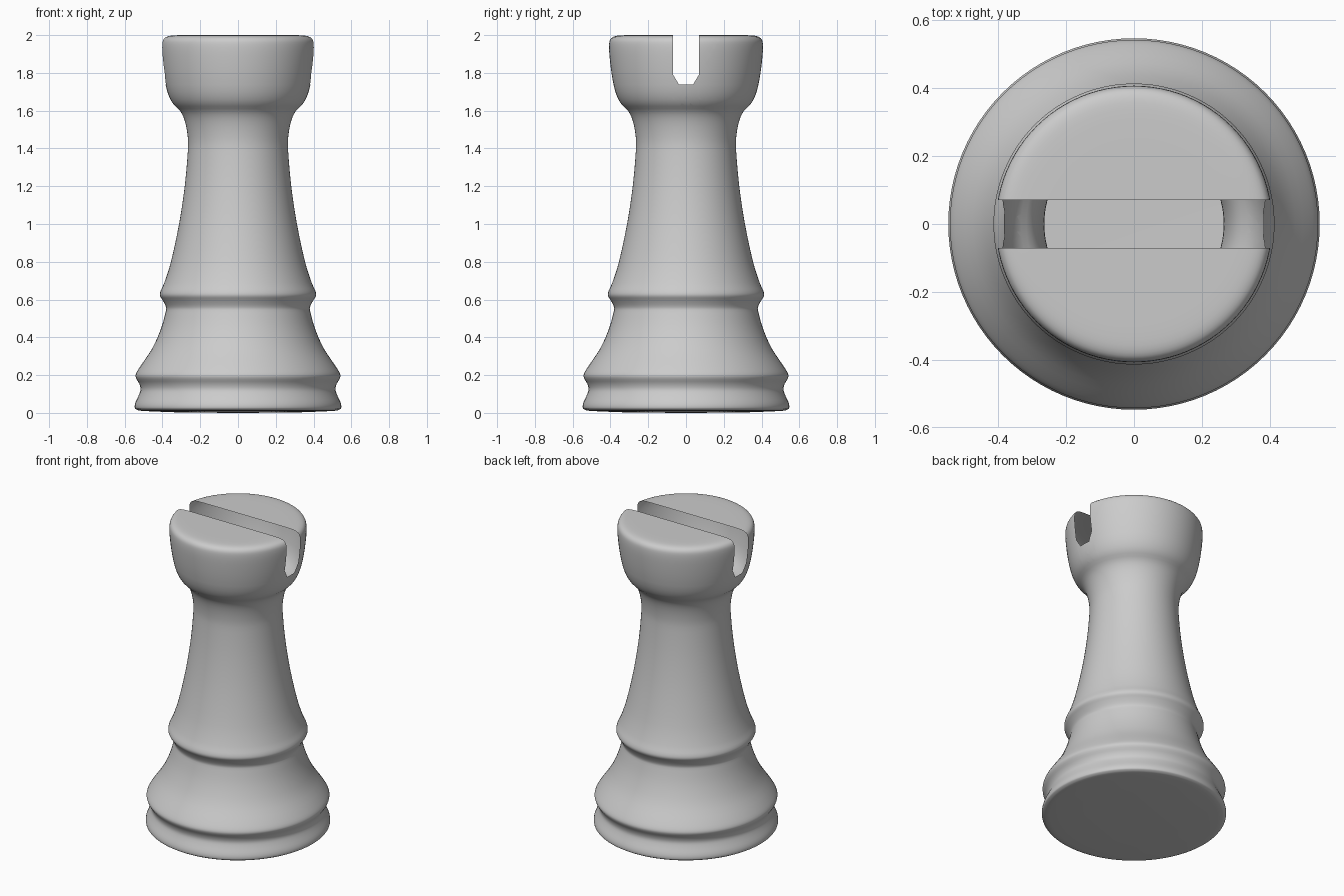
import bpy, bmesh, math
from mathutils import Vector

if "Cube" in bpy.data.objects:
    bpy.data.objects.remove(bpy.data.objects["Cube"])

SEGMENTS = 96
# Turned profile (radius, height), from base to rim
PROFILE = [(0.3, 0.002), (0.5, 0.01), (0.538, 0.018), (0.547, 0.03), (0.543, 0.055),
           (0.525, 0.095), (0.516, 0.125), (0.523, 0.155), (0.54, 0.185), (0.54, 0.208),
           (0.515, 0.25), (0.455, 0.34), (0.41, 0.44), (0.384, 0.53), (0.381, 0.56),
           (0.398, 0.595), (0.413, 0.62), (0.41, 0.645), (0.39, 0.69), (0.355, 0.80),
           (0.312, 1.0), (0.282, 1.2), (0.266, 1.38), (0.266, 1.46), (0.28, 1.54),
           (0.304, 1.595), (0.346, 1.64), (0.374, 1.70), (0.393, 1.79), (0.405, 1.89),
           (0.407, 1.95), (0.4, 1.978), (0.38, 1.993), (0.34, 1.999), (0.25, 2.0)]


def smooth_profile(points, steps=3):
    """Catmull-Rom interpolation through the profile points."""
    pts = [Vector(p) for p in points]
    out = []
    for i in range(len(pts) - 1):
        a, b, c, d = pts[max(i - 1, 0)], pts[i], pts[i + 1], pts[min(i + 2, len(pts) - 1)]
        for s in range(steps):
            t = s / steps
            out.append(0.5 * (2 * b + (c - a) * t + (2 * a - 5 * b + 4 * c - d) * t ** 2
                              + (3 * b - a - 3 * c + d) * t ** 3))
    return out + [pts[-1]]


# Hollow turned body
bm = bmesh.new()
rings = []
for r, z in smooth_profile(PROFILE):
    rings.append([bm.verts.new((r * math.cos(2 * math.pi * i / SEGMENTS),
                                r * math.sin(2 * math.pi * i / SEGMENTS), z))
                  for i in range(SEGMENTS)])
for low, high in zip(rings, rings[1:]):
    for i in range(SEGMENTS):
        j = (i + 1) % SEGMENTS
        bm.faces.new((low[i], low[j], high[j], high[i]))
# Base and top caps
base, top = bm.verts.new((0, 0, 0)), bm.verts.new((0, 0, 2))
for i in range(SEGMENTS):
    j = (i + 1) % SEGMENTS
    bm.faces.new((base, rings[0][j], rings[0][i]))
    bm.faces.new((top, rings[-1][i], rings[-1][j]))

# Slot opening across the head, with chamfered lower corners (shell stays hollow)
HALF, LOW_HALF, Z_LOW, Z_CHAMFER = 0.07, 0.037, 1.738, 1.793
dy, dz = HALF - LOW_HALF, Z_CHAMFER - Z_LOW
planes = [((0, 0, Z_LOW), (0, 0, -1))]
for s in (-1, 1):
    planes += [((0, s * HALF, 0), (0, s, 0)), ((0, s * LOW_HALF, Z_LOW), (0, s * dz, -dy))]
for co, no in planes:
    faces = [f for f in bm.faces if f.calc_center_median().z > 1.62]
    geom = set(faces)
    for f in faces:
        geom.update(f.edges)
        geom.update(f.verts)
    bmesh.ops.bisect_plane(bm, geom=list(geom), dist=1e-5, plane_co=co, plane_no=no)
inside = [f for f in bm.faces
          if all((f.calc_center_median() - Vector(co)).dot(Vector(no)) < 0 for co, no in planes)]
bmesh.ops.delete(bm, geom=inside, context='FACES')

mesh = bpy.data.meshes.new("slotted_tower_piece")
bm.to_mesh(mesh)
bm.free()
piece = bpy.data.objects.new("slotted_tower_piece", mesh)
bpy.context.collection.objects.link(piece)
bpy.context.view_layer.objects.active = piece
piece.select_set(True)
bpy.ops.object.shade_smooth_by_angle(angle=math.radians(50))
